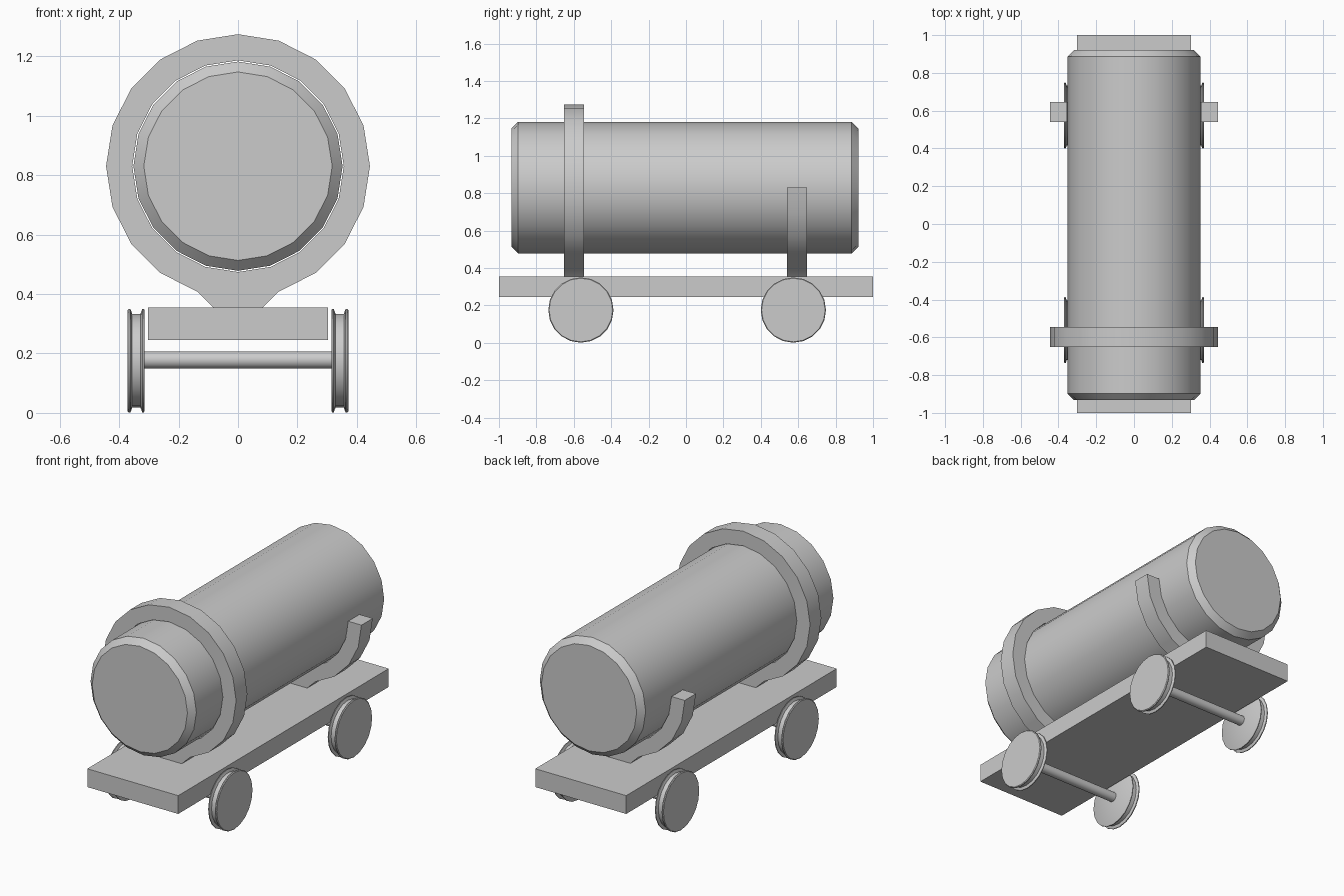
import bpy, bmesh
from math import sin, cos, pi, radians

if "Cube" in bpy.data.objects:
    bpy.data.objects.remove(bpy.data.objects["Cube"])

SIDES = 20
TANK_Z = 0.83
BED_TOP = 0.355


def finish(name, bm):
    bmesh.ops.recalc_face_normals(bm, faces=bm.faces[:])
    for f in bm.faces:
        f.smooth = True
    for e in bm.edges:
        e.smooth = e.calc_face_angle(pi) < radians(30)
    mesh = bpy.data.meshes.new(name)
    bm.to_mesh(mesh)
    bm.free()
    ob = bpy.data.objects.new(name, mesh)
    bpy.context.collection.objects.link(ob)
    return ob


def lathe(name, profile, axis, centre, sides=SIDES):
    """Revolve (position along axis, radius) points around x or y, capped at both ends."""
    bm = bmesh.new()
    cx, cy, cz = centre
    rings = []
    for t, r in profile:
        ring = []
        for i in range(sides):
            a = 2 * pi * i / sides
            u, v = r * sin(a), r * cos(a)
            p = (cx + t, cy + u, cz + v) if axis == 'x' else (cx + u, cy + t, cz + v)
            ring.append(bm.verts.new(p))
        rings.append(ring)
    for a, b in zip(rings, rings[1:]):
        for i in range(sides):
            j = (i + 1) % sides
            bm.faces.new((a[i], a[j], b[j], b[i]))
    bm.faces.new(rings[0])
    bm.faces.new(rings[-1])
    return finish(name, bm)


def strap(name, y0, y1, reach, closed):
    """Band around the tank with a flat foot; reach = segments each side of the bottom."""
    r_in, r_out = 0.356, 0.444
    pairs = []  # inner and outer (x, z) points
    for i in range(-reach, reach if closed else reach + 1):
        a = 2 * pi * i / SIDES
        inner = (r_in * sin(a), TANK_Z - r_in * cos(a))
        outer = (r_out * sin(a), TANK_Z - r_out * cos(a))
        if i == 0:
            mid_x = r_in * sin(2 * pi / SIDES) / 2
            mid_z = TANK_Z - r_in * (1 + cos(2 * pi / SIDES)) / 2
            pairs += [((-mid_x, mid_z), (-0.083, BED_TOP)),
                      (inner, (0, BED_TOP)),
                      ((mid_x, mid_z), (0.083, BED_TOP))]
        else:
            pairs.append((inner, outer))
    bm = bmesh.new()
    secs = [[bm.verts.new((p[0], y, p[1])) for p, y in
             ((i, y0), (o, y0), (o, y1), (i, y1))] for i, o in pairs]
    n = len(secs)
    for k in range(n if closed else n - 1):
        a, b = secs[k], secs[(k + 1) % n]
        for c in range(4):
            d = (c + 1) % 4
            bm.faces.new((a[c], a[d], b[d], b[c]))
    if not closed:
        bm.faces.new(secs[0])
        bm.faces.new(secs[-1])
    return finish(name, bm)


# Tank with chamfered ends
lathe("tank", [(-0.933, 0.317), (-0.898, 0.352), (0.886, 0.352), (0.921, 0.317)],
      'y', (0, 0, TANK_Z))

# Full front ring and half-round rear cradle
strap("front_ring", -0.652, -0.545, SIDES // 2, True)
strap("rear_cradle", 0.539, 0.646, SIDES // 4, False)

# Flat bed
bm = bmesh.new()
bmesh.ops.create_cube(bm, size=1)
bmesh.ops.scale(bm, verts=bm.verts[:], vec=(0.605, 2, 0.11))
bmesh.ops.translate(bm, verts=bm.verts[:], vec=(0, 0, 0.3))
finish("flat_bed", bm)

# Axles with grooved wheels
WHEEL = [(0.314, 0.169), (0.317, 0.1745), (0.322, 0.1745), (0.328, 0.158),
         (0.356, 0.158), (0.362, 0.1745), (0.367, 0.1745), (0.371, 0.17)]
for label, y in (("front", -0.562), ("rear", 0.574)):
    centre = (0, y, 0.1755)
    lathe(label + "_axle", [(-0.32, 0.029), (0.32, 0.029)], 'x', (0, y, 0.178))
    for side, s in (("left", -1), ("right", 1)):
        lathe(f"{label}_{side}_wheel", [(s * x, r) for x, r in WHEEL], 'x', centre)
